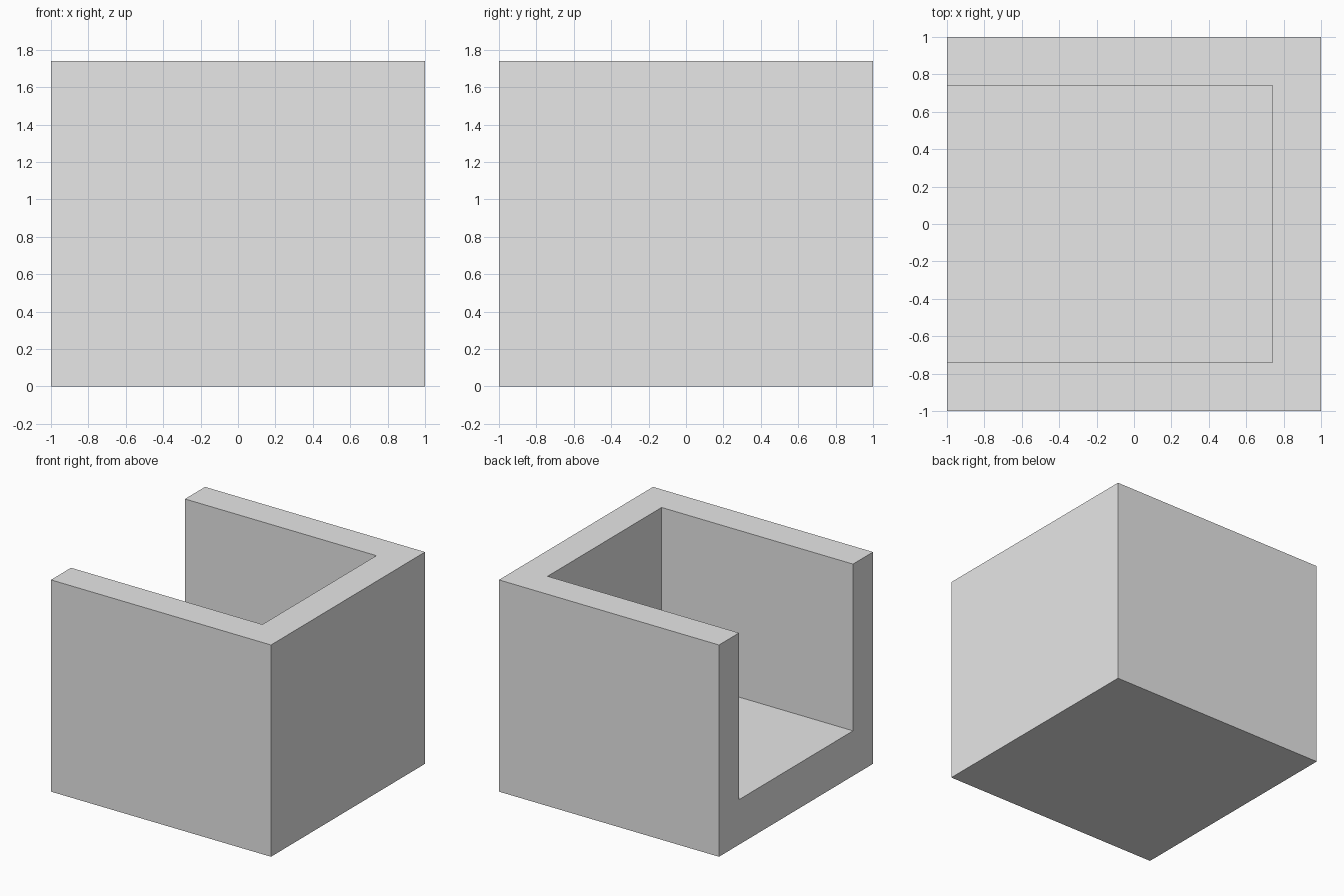
import bpy

old = bpy.data.objects.get("Cube")
if old:
    bpy.data.objects.remove(old, do_unlink=True)

WIDTH, HEIGHT = 2.0, 1.74
WALL, FLOOR = 0.26, 0.37

grey = bpy.data.materials.new("plain_grey")
grey.use_nodes = True
colour = (0.8, 0.8, 0.8, 1)
grey.diffuse_color = colour
grey.node_tree.nodes["Principled BSDF"].inputs["Base Color"].default_value = colour


def box(name, low, high):
    """Box between two opposite corners."""
    centre = [(a + b) / 2 for a, b in zip(low, high)]
    bpy.ops.mesh.primitive_cube_add(size=1, location=centre)
    obj = bpy.context.object
    obj.name = name
    obj.scale = [b - a for a, b in zip(low, high)]
    bpy.ops.object.transform_apply(location=True, rotation=False, scale=True)
    obj.data.materials.append(grey)
    return obj


half = WIDTH / 2
inner = half - WALL

# Solid outer block
block = box("open_box", (-half, -half, 0), (half, half, HEIGHT))

# Hollow, open at the top and on the -x side
hollow = box("hollow_cutter", (-half - 1, -inner, FLOOR), (inner, inner, HEIGHT + 1))
hollow.hide_render = True

# Cut the hollow and discard the cutter
cut = block.modifiers.new("hollow", "BOOLEAN")
cut.operation = "DIFFERENCE"
cut.solver = "EXACT"
cut.object = hollow
bpy.ops.object.select_all(action="DESELECT")
block.select_set(True)
bpy.context.view_layer.objects.active = block
bpy.ops.object.modifier_apply(modifier=cut.name)
bpy.data.objects.remove(hollow, do_unlink=True)
bpy.ops.object.shade_flat()
